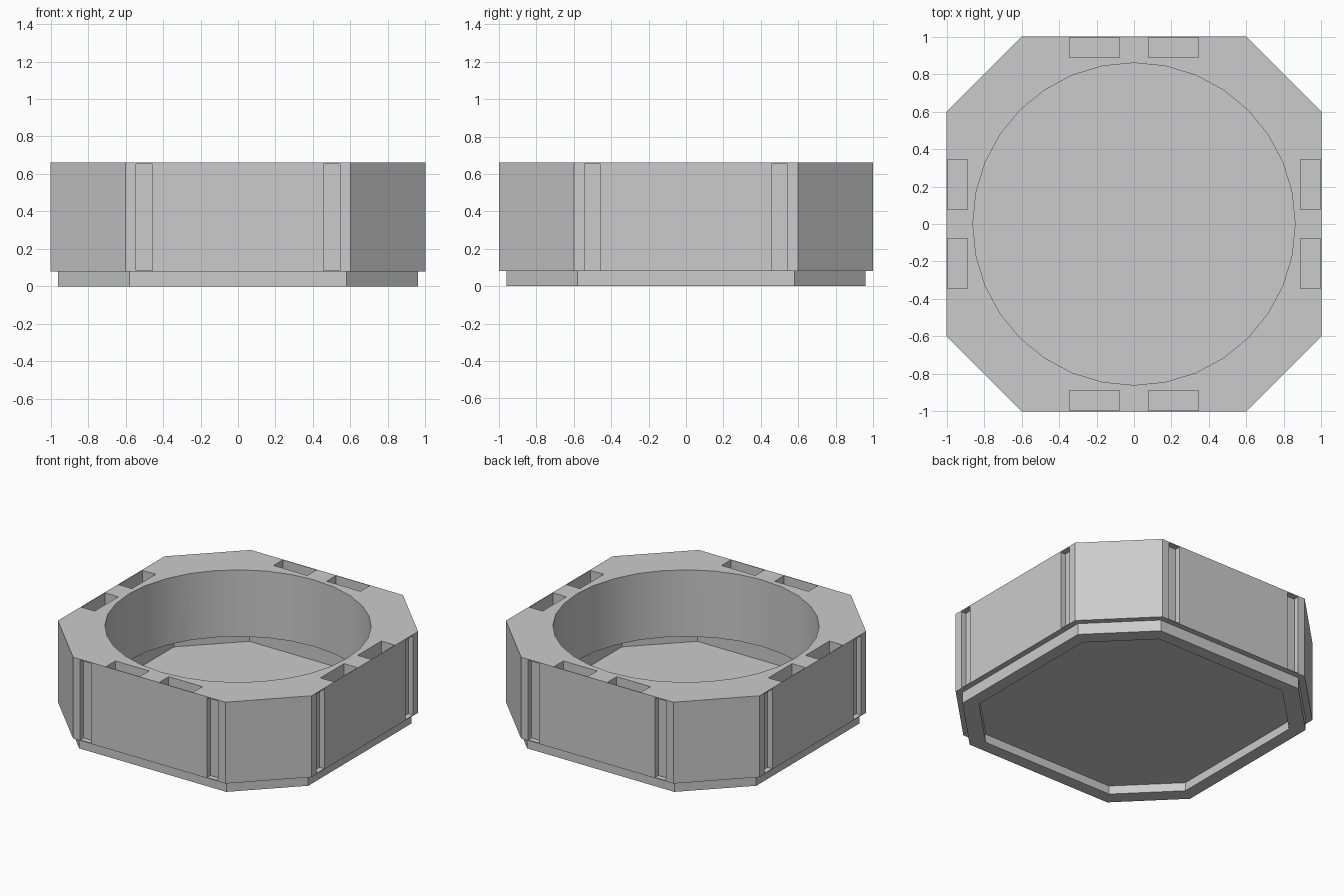
import bpy, bmesh
from math import pi, cos, sin, radians
from mathutils import Matrix

if "Cube" in bpy.data.objects:
    bpy.data.objects.remove(bpy.data.objects["Cube"])


def add_prism(bm, outline, z0, z1):
    """Vertical prism from a 2D counter-clockwise outline."""
    low = [bm.verts.new((x, y, z0)) for x, y in outline]
    high = [bm.verts.new((x, y, z1)) for x, y in outline]
    bm.faces.new(low[::-1])
    bm.faces.new(high)
    n = len(outline)
    for i in range(n):
        j = (i + 1) % n
        bm.faces.new((low[i], low[j], high[j], high[i]))


def octagon(half, side):
    """Square of given half width with chamfered corners."""
    return [(half, -side), (half, side), (side, half), (-side, half),
            (-half, side), (-half, -side), (-side, -half), (side, -half)]


def circle(radius, n):
    return [(radius * cos(2 * pi * i / n), radius * sin(2 * pi * i / n)) for i in range(n)]


def rect(x0, x1, y0, y1):
    return [(x0, y0), (x1, y0), (x1, y1), (x0, y1)]


def make(name, prisms, four_sides=False):
    """Object from (outline, z0, z1) prisms, optionally repeated on all four sides."""
    bm = bmesh.new()
    for k in range(4 if four_sides else 1):
        turn = Matrix.Rotation(k * pi / 2, 2)
        for outline, z0, z1 in prisms:
            pts = [(p[0] * turn[0][0] + p[1] * turn[0][1],
                    p[0] * turn[1][0] + p[1] * turn[1][1]) for p in outline]
            add_prism(bm, pts, z0, z1)
    mesh = bpy.data.meshes.new(name)
    bm.to_mesh(mesh)
    bm.free()
    obj = bpy.data.objects.new(name, mesh)
    bpy.context.collection.objects.link(obj)
    return obj


def cut(obj, cutter):
    """Subtract the cutter, then delete it."""
    cutter.hide_render = True
    mod = obj.modifiers.new("cut", 'BOOLEAN')
    mod.operation = 'DIFFERENCE'
    mod.solver = 'EXACT'
    mod.object = cutter
    bpy.ops.object.select_all(action='DESELECT')
    bpy.context.view_layer.objects.active = obj
    obj.select_set(True)
    bpy.ops.object.modifier_apply(modifier=mod.name)
    bpy.data.objects.remove(cutter)


# Chamfered body with a round well and a wider octagonal cavity underneath
body = make("octagonal_body", [(octagon(1.0, 0.6), 0.08, 0.66)])
cut(body, make("well_cutter", [(circle(0.86, 32), 0.0, 0.8)]))
cut(body, make("cavity_cutter", [(octagon(0.87, 0.52), 0.0, 0.185)]))

# Shallow vertical grooves near the ends of each side, capped at the top
cut(body, make("groove_cutter",
               [(rect(s * 0.5 - 0.044, s * 0.5 + 0.044, -1.1, -0.962), 0.085, 0.652)
                for s in (-1, 1)], True))

# Pairs of pockets along each top edge, with a thin outer wall
cut(body, make("pocket_cutter",
               [(rect(s * 0.21 - 0.133, s * 0.21 + 0.133, -0.995, -0.89), 0.46, 0.8)
                for s in (-1, 1)], True))

# Stepped-in base plate, hollowed slightly from below; its top is the well floor
base = make("base_plate", [(octagon(0.96, 0.58), 0.0, 0.08)])
cut(base, make("recess_cutter", [(octagon(0.87, 0.52), -0.1, 0.06)]))

# Smooth the round well, keep every other edge crisp
for obj in (body, base):
    bpy.ops.object.select_all(action='DESELECT')
    bpy.context.view_layer.objects.active = obj
    obj.select_set(True)
    bpy.ops.object.shade_smooth_by_angle(angle=radians(25))
